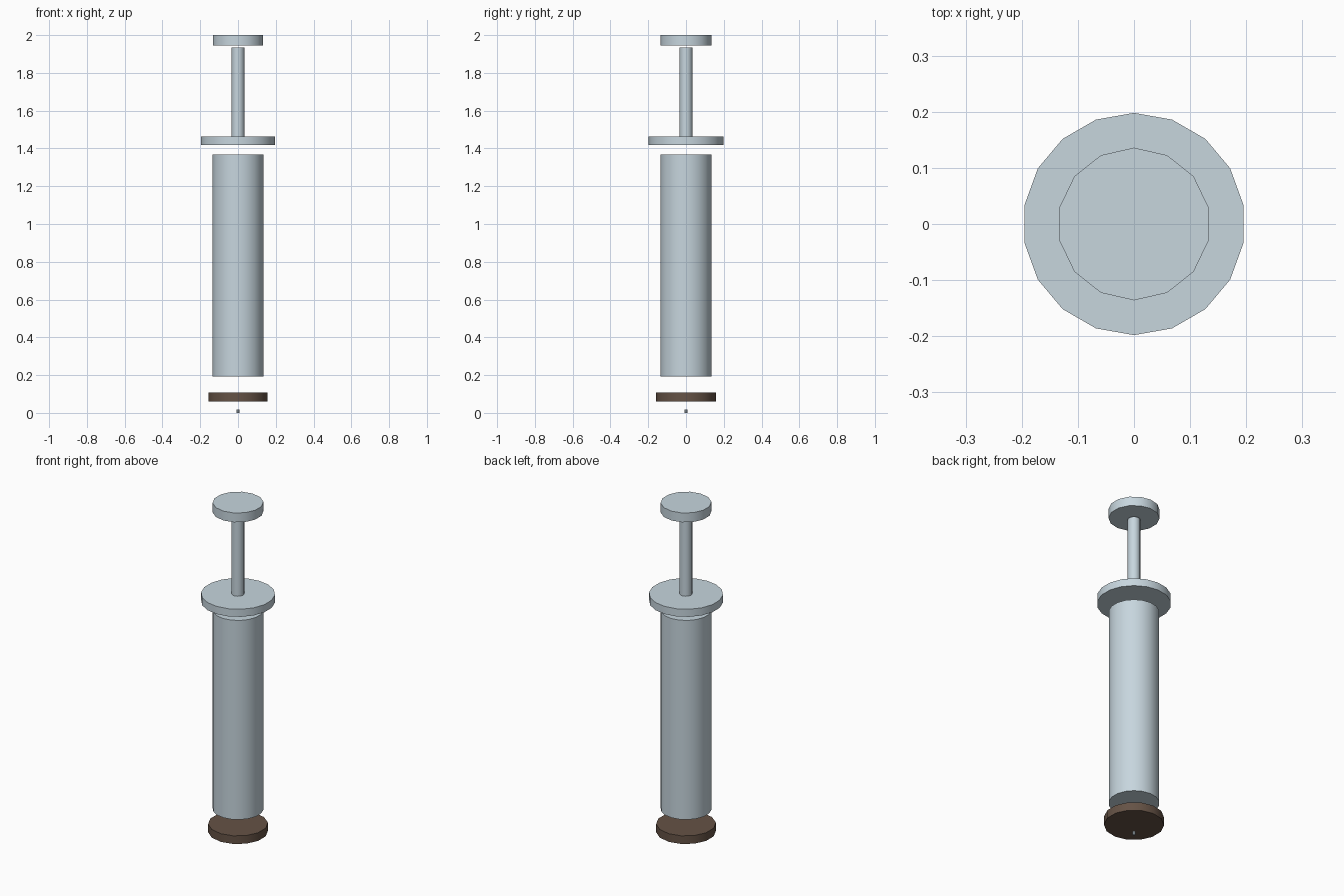
import bpy
import math

cube = bpy.data.objects.get("Cube")
if cube:
    bpy.data.objects.remove(cube, do_unlink=True)


def make_material(name, colour):
    mat = bpy.data.materials.new(name)
    mat.use_nodes = True
    mat.diffuse_color = colour
    mat.node_tree.nodes["Principled BSDF"].inputs["Base Color"].default_value = colour
    return mat


steel = make_material("pale blue grey", (0.57, 0.67, 0.73, 1))
rubber = make_material("dark brown", (0.13, 0.085, 0.06, 1))


def disc(name, radius, bottom, top, sides, mat):
    """Upright closed cylinder with smooth walls and sharp rims."""
    bpy.ops.mesh.primitive_cylinder_add(
        vertices=sides, radius=radius, depth=top - bottom,
        location=(0, 0, (bottom + top) / 2))
    obj = bpy.context.object
    obj.name = name
    obj.data.materials.append(mat)
    bpy.ops.object.shade_smooth_by_angle(angle=math.radians(40))
    return obj


# Plunger: thumb cap and rod
disc("thumb_cap", 0.136, 1.945, 2.0, 14, steel)
disc("plunger_rod", 0.034, 1.45, 1.935, 14, steel)

# Body: finger flange and barrel
disc("finger_flange", 0.198, 1.417, 1.462, 18, steel)
disc("barrel", 0.136, 0.193, 1.367, 18, steel)

# Lower end: stopper and needle tip
disc("stopper", 0.16, 0.06, 0.108, 14, rubber)
disc("needle_tip", 0.008, 0.0, 0.018, 8, steel)
